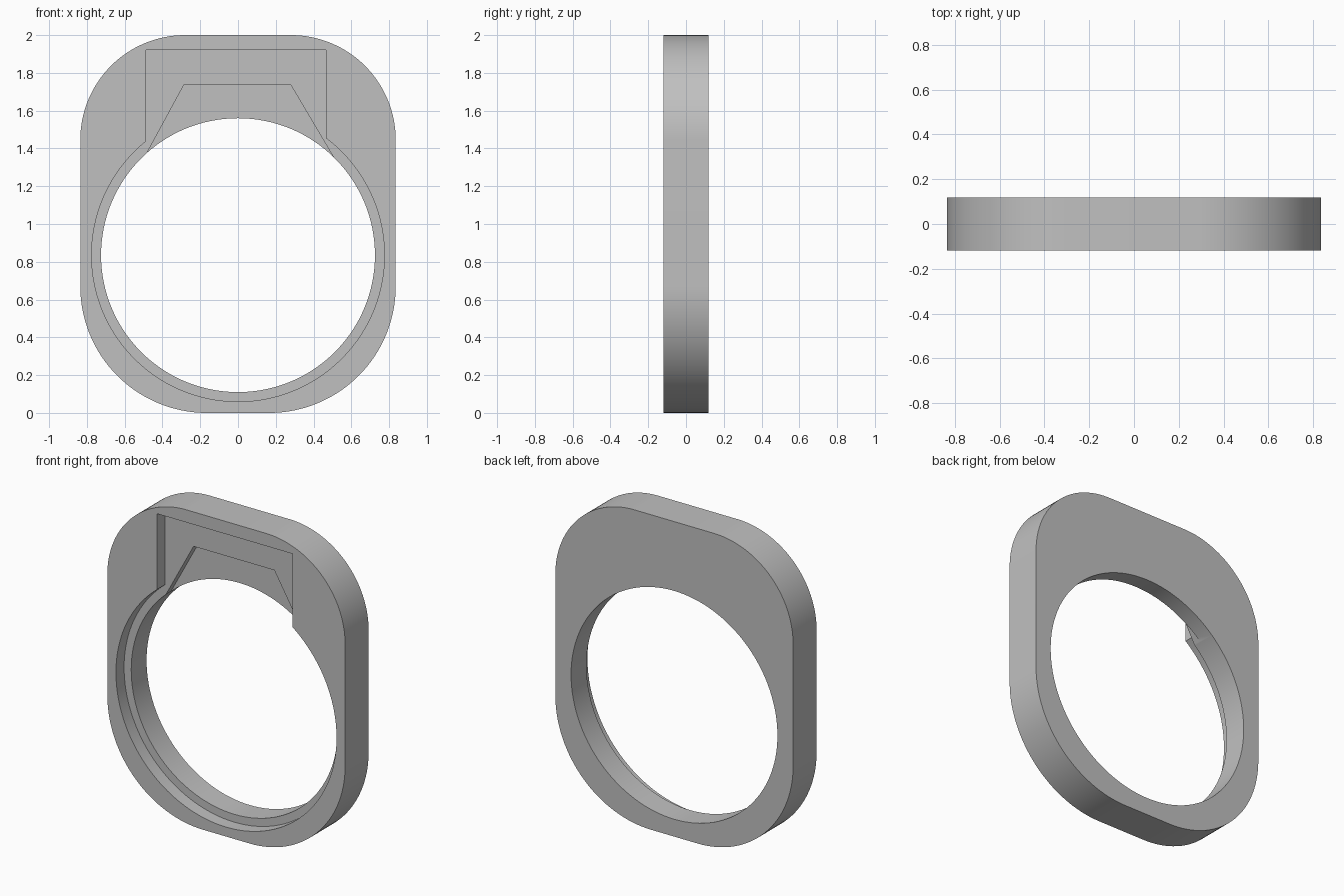
import bpy
import math

default = bpy.data.objects.get("Cube")
if default:
    bpy.data.objects.remove(default, do_unlink=True)

HALF_W, TOP = 0.835, 2.0
FRONT, BACK = -0.118, 0.118
HOLE_Z, HOLE_R, STEP_R = 0.835, 0.725, 0.775
STEP_DEPTH, NOTCH_DEPTH = 0.082, 0.133


def arc(cx, cz, r, start, end, n):
    """Points on an arc in the xz plane, angles in degrees."""
    angles = [math.radians(start + (end - start) * i / n) for i in range(n + 1)]
    return [(cx + r * math.cos(a), cz + r * math.sin(a)) for a in angles]


def prism(name, profile, y0, y1):
    """Extrude an anticlockwise xz profile from y0 to y1."""
    n = len(profile)
    verts = [(x, y, z) for y in (y0, y1) for x, z in profile]
    faces = [list(range(n)), list(range(2 * n - 1, n - 1, -1))]
    faces += [[i, i + n, (i + 1) % n + n, (i + 1) % n] for i in range(n)]
    mesh = bpy.data.meshes.new(name)
    mesh.from_pydata(verts, [], faces)
    obj = bpy.data.objects.new(name, mesh)
    bpy.context.collection.objects.link(obj)
    return obj


# Rounded plate, with wider rounding at the bottom
TOP_R, BOTTOM_R = 0.555, 0.67
outline = []
for sx, sz, start in ((1, 1, 0), (-1, 1, 90), (-1, -1, 180), (1, -1, 270)):
    r = TOP_R if sz > 0 else BOTTOM_R
    cz = TOP - r if sz > 0 else r
    outline += arc(sx * (HALF_W - r), cz, r, start, start + 90, 32)
body = prism("ring_plate", outline, FRONT, BACK)

# Through hole
hole = prism("hole_cutter", arc(0, HOLE_Z, HOLE_R, 0, 360, 128)[:-1], FRONT - 0.1, BACK + 0.1)

# Stepped recess around the hole, joined to a rectangular pocket above
left, right, pocket_top = -0.487, 0.466, 1.92
start = math.degrees(math.acos(left / STEP_R))
end = 360 + math.degrees(math.acos(right / STEP_R))
recess = arc(0, HOLE_Z, STEP_R, start, end, 112) + [(right, pocket_top), (left, pocket_top)]
recess = prism("recess_cutter", recess, FRONT - 0.1, FRONT + STEP_DEPTH)

# Deeper tapered notch in the pocket floor
notch = [(-0.287, 1.735), (-0.5, 1.343), (0.53, 1.313), (0.28, 1.735)]
notch = prism("notch_cutter", notch, FRONT - 0.1, FRONT + NOTCH_DEPTH)

cutters = [hole, recess, notch]
for cutter in cutters:
    mod = body.modifiers.new(cutter.name, "BOOLEAN")
    mod.operation = "DIFFERENCE"
    mod.solver = "EXACT"
    mod.object = cutter
    cutter.hide_render = True

# Bake the cuts and drop the cutters
bpy.context.view_layer.update()
graph = bpy.context.evaluated_depsgraph_get()
cut_mesh = bpy.data.meshes.new_from_object(body.evaluated_get(graph))
body.modifiers.clear()
body.data = cut_mesh
for cutter in cutters:
    bpy.data.objects.remove(cutter, do_unlink=True)

# Plain grey finish
grey = bpy.data.materials.new("plain_grey")
grey.use_nodes = True
colour = (0.53, 0.53, 0.53, 1)
grey.diffuse_color = colour
grey.node_tree.nodes["Principled BSDF"].inputs["Base Color"].default_value = colour
body.data.materials.clear()
body.data.materials.append(grey)

bpy.ops.object.select_all(action="DESELECT")
body.select_set(True)
bpy.context.view_layer.objects.active = body
bpy.ops.object.shade_smooth_by_angle(angle=math.radians(30))
